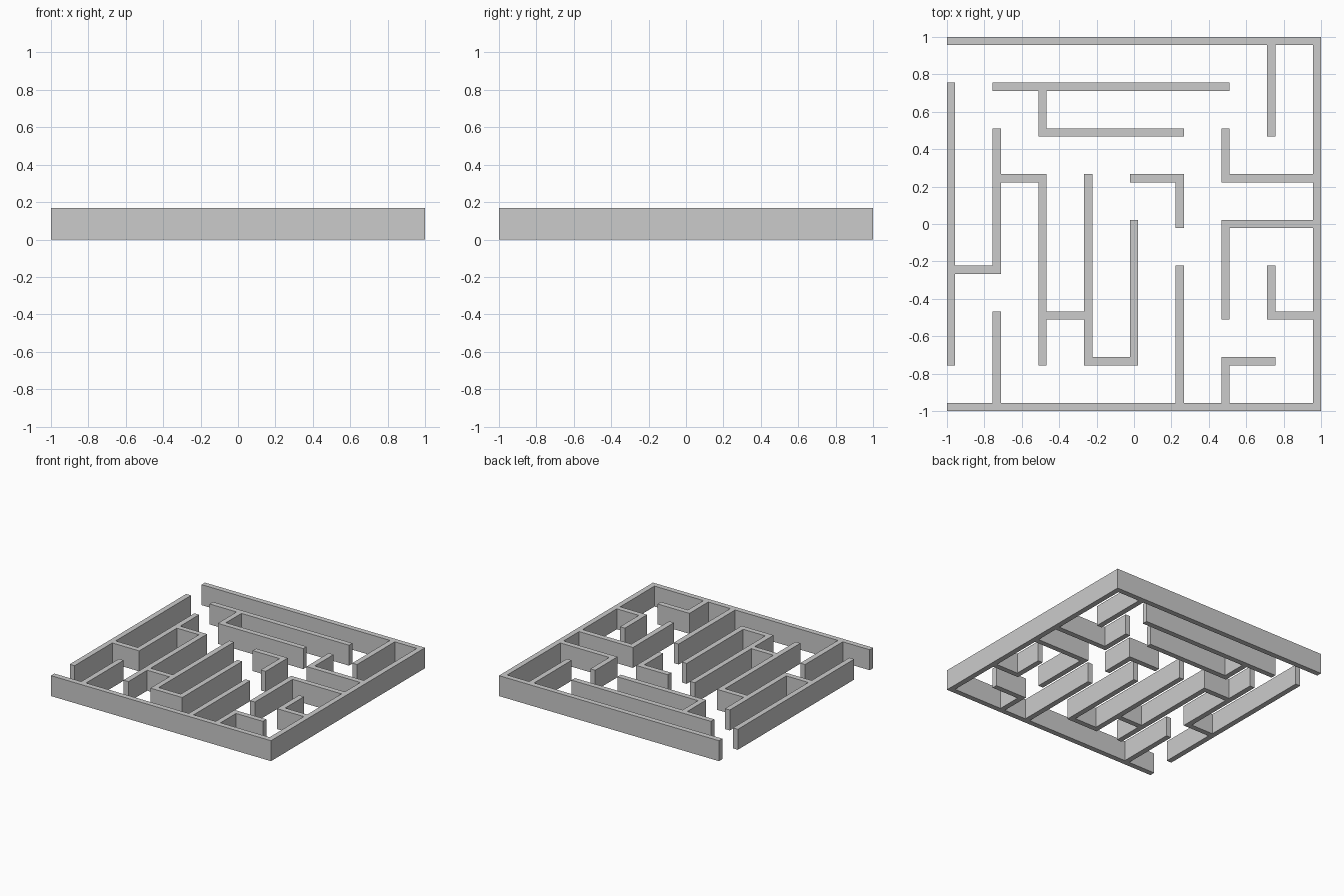
import bpy, bmesh, math

if "Cube" in bpy.data.objects:
    bpy.data.objects.remove(bpy.data.objects["Cube"])

T = 0.044            # wall thickness
P = (2 - T) / 8      # spacing of maze grid lines (indices -4..4)
H = 0.168            # wall height


def walls(name, runs):
    """Joined wall group; each run is (x1, y1, x2, y2) in grid indices."""
    tiles = set()
    # Doubled indices: even = post, odd = span between posts
    for x1, y1, x2, y2 in runs:
        for i in range(2 * min(x1, x2), 2 * max(x1, x2) + 1):
            for j in range(2 * min(y1, y2), 2 * max(y1, y2) + 1):
                tiles.add((i, j))

    def extent(k):
        if k % 2 == 0:
            return k / 2 * P - T / 2, k / 2 * P + T / 2
        return (k - 1) / 2 * P + T / 2, (k + 1) / 2 * P - T / 2

    bm = bmesh.new()
    for i, j in sorted(tiles):
        (xa, xb), (ya, yb) = extent(i), extent(j)
        bm.faces.new([bm.verts.new((x, y, 0)) for x, y in
                      ((xa, ya), (xb, ya), (xb, yb), (xa, yb))])
    bmesh.ops.remove_doubles(bm, verts=bm.verts[:], dist=1e-4)
    # Raise the footprint into a solid
    res = bmesh.ops.extrude_face_region(bm, geom=bm.faces[:], use_keep_orig=True)
    top = [v for v in res["geom"] if isinstance(v, bmesh.types.BMVert)]
    bmesh.ops.translate(bm, verts=top, vec=(0, 0, H))
    bmesh.ops.recalc_face_normals(bm, faces=bm.faces[:])
    bmesh.ops.dissolve_limit(bm, angle_limit=math.radians(1),
                             verts=bm.verts[:], edges=bm.edges[:])
    mesh = bpy.data.meshes.new(name)
    bm.to_mesh(mesh)
    bm.free()
    obj = bpy.data.objects.new(name, mesh)
    bpy.context.collection.objects.link(obj)
    return obj


# Back, right and front border with the branches growing from it
walls("outer_wall", [
    (-4, 4, 4, 4), (4, -4, 4, 4), (-4, -4, 4, -4),
    (3, 2, 3, 4),
    (2, 1, 4, 1), (2, 1, 2, 2),
    (2, 0, 4, 0), (2, -2, 2, 0),
    (3, -2, 4, -2), (3, -2, 3, -1),
    (2, -4, 2, -3), (2, -3, 3, -3),
    (1, -4, 1, -1), (-3, -4, -3, -2),
])

# Left border and the winding wall leading to the middle
walls("left_winding_wall", [
    (-4, -3, -4, 3), (-4, -1, -3, -1), (-3, -1, -3, 2),
    (-3, 1, -2, 1), (-2, -3, -2, 1), (-2, -2, -1, -2),
    (-1, -3, -1, 1), (-1, -3, 0, -3), (0, -3, 0, 0),
])

# Free-standing islands
walls("back_island_wall", [(-3, 3, 2, 3), (-2, 2, -2, 3), (-2, 2, 1, 2)])
walls("centre_hook_wall", [(0, 1, 1, 1), (1, 0, 1, 1)])
